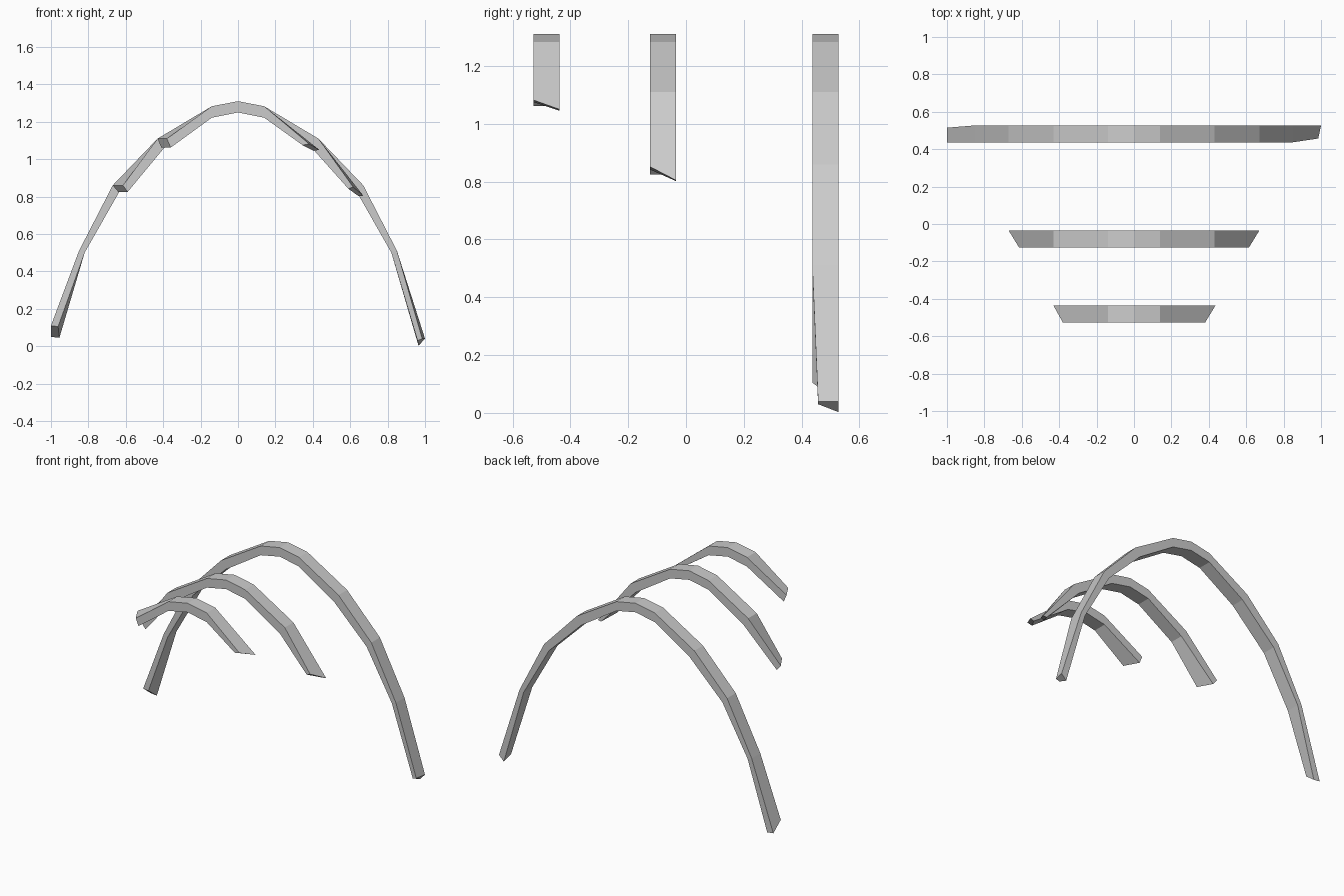
import bpy
import bmesh

cube = bpy.data.objects.get("Cube")
if cube:
    bpy.data.objects.remove(cube, do_unlink=True)

grey = bpy.data.materials.new("plain grey")
colour = (0.6, 0.6, 0.6, 1)
grey.diffuse_color = colour
grey.use_nodes = True
grey.node_tree.nodes["Principled BSDF"].inputs["Base Color"].default_value = colour

# Half profile of the nested arches, from the crown down
outer = [(0, 1.31), (0.14, 1.283), (0.43, 1.11), (0.67, 0.86), (0.85, 0.51)]
inner = [(0, 1.25), (0.14, 1.222), (0.395, 1.06), (0.635, 0.825), (0.82, 0.5)]


def arch(name, y_front, y_back, joints, left_tip, right_tip, trim=(0, 0)):
    """Sweep a four-cornered band over the crown, closing on cut tips.
    Tips list (x, z) for outer front, outer back, inner back, inner front.
    Trim narrows the left tip's front and the right tip's back."""
    def section(i, side):
        (xo, zo), (xi, zi) = outer[i], inner[i]
        return [(side * xo, y_front, zo), (side * xo, y_back, zo),
                (side * xi, y_back, zi), (side * xi, y_front, zi)]

    def tip(points, front, back):
        return [(x, y, z) for (x, z), y in zip(points, (front, back, back, front))]

    rings = [tip(right_tip, y_front, y_back - trim[1])]
    rings += [section(i, -1) for i in range(joints, 0, -1)]
    rings += [section(i, 1) for i in range(joints + 1)]
    rings += [tip(left_tip, y_front + trim[0], y_back)]

    bm = bmesh.new()
    loops = [[bm.verts.new(p) for p in ring] for ring in rings]
    for a, b in zip(loops, loops[1:]):
        for k in range(4):
            n = (k + 1) % 4
            bm.faces.new((a[k], a[n], b[n], b[k]))
    bm.faces.new(loops[0])
    bm.faces.new(loops[-1])
    bmesh.ops.recalc_face_normals(bm, faces=bm.faces)
    mesh = bpy.data.meshes.new(name)
    bm.to_mesh(mesh)
    bm.free()
    mesh.materials.append(grey)
    obj = bpy.data.objects.new(name, mesh)
    bpy.context.collection.objects.link(obj)


# Short front rib, middle rib and full-height back rib
arch("front_rib", -0.527, -0.437, 1,
     [(0.38, 1.082), (0.435, 1.05), (0.405, 1.045), (0.345, 1.075)],
     [(-0.38, 1.11), (-0.43, 1.11), (-0.41, 1.062), (-0.36, 1.062)])
arch("middle_rib", -0.125, -0.035, 2,
     [(0.615, 0.852), (0.67, 0.805), (0.645, 0.802), (0.59, 0.842)],
     [(-0.615, 0.86), (-0.67, 0.86), (-0.64, 0.825), (-0.59, 0.825)])
arch("back_rib", 0.437, 0.527, 4,
     [(0.985, 0.04), (1.0, 0.04), (0.965, 0.003), (0.96, 0.03)],
     [(-1.0, 0.11), (-1.0, 0.05), (-0.955, 0.045), (-0.962, 0.105)],
     trim=(0.02, 0.012))
